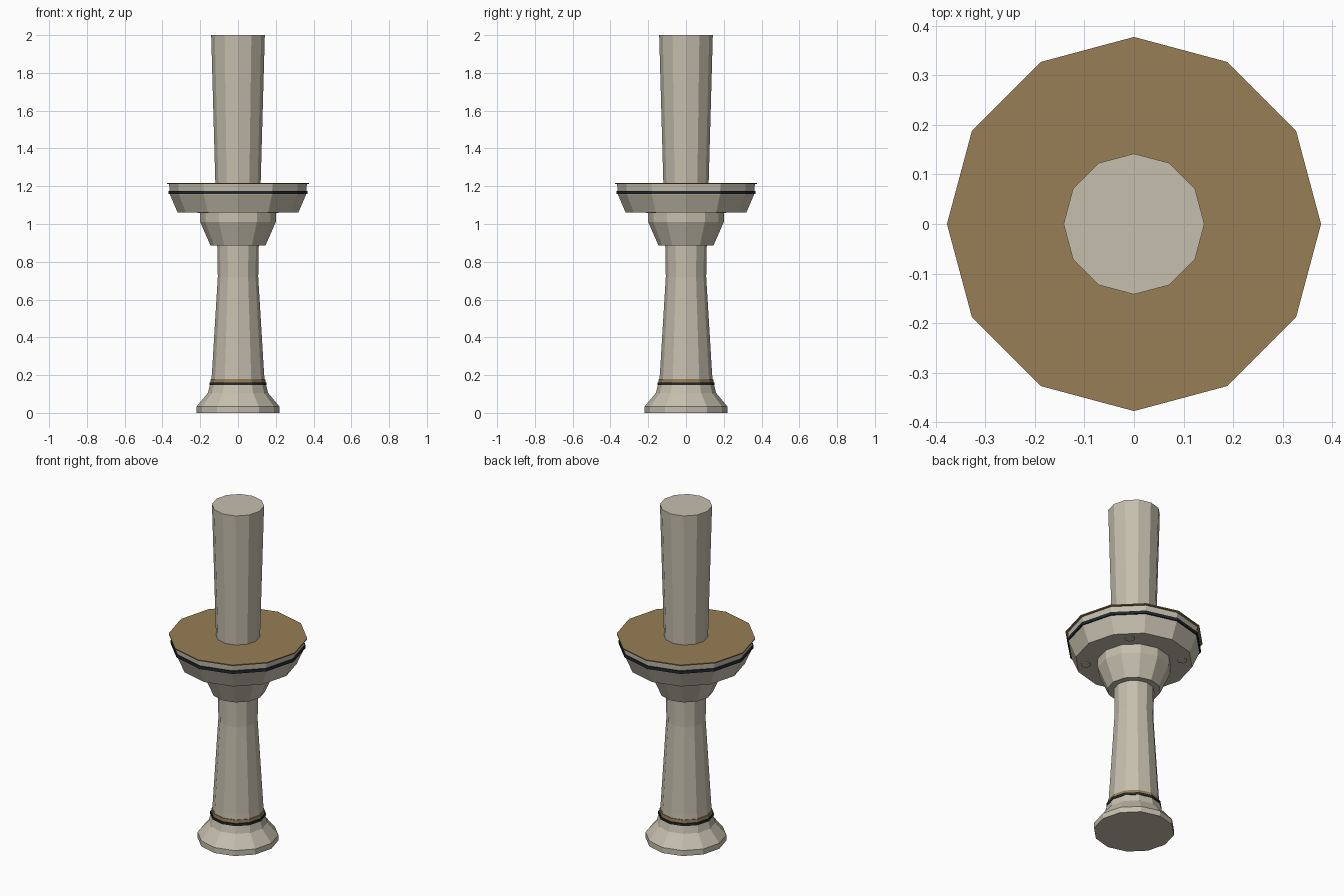
import bpy
from math import sin, cos, tau, radians

cube = bpy.data.objects.get("Cube")
if cube:
    bpy.data.objects.remove(cube)

SIDES = 12


def material(name, rgb):
    mat = bpy.data.materials.new(name)
    mat.use_nodes = True
    mat.diffuse_color = (*rgb, 1)
    mat.node_tree.nodes["Principled BSDF"].inputs["Base Color"].default_value = (*rgb, 1)
    return mat


STONE = material("pale stone", (0.56, 0.52, 0.42))
TRIM = material("dark trim", (0.015, 0.022, 0.028))
BRASS = material("brass", (0.31, 0.21, 0.09))


def turned(name, profile, mat, sides=SIDES, at=(0, 0)):
    """Closed faceted solid from (radius, height) pairs, bottom to top."""
    verts = [(at[0] + r * cos(tau * i / sides), at[1] + r * sin(tau * i / sides), z)
             for r, z in profile for i in range(sides)]
    rings = len(profile)
    faces = [tuple(reversed(range(sides))),
             tuple(range((rings - 1) * sides, rings * sides))]
    for k in range(rings - 1):
        for i in range(sides):
            a, b = k * sides + i, k * sides + (i + 1) % sides
            faces.append((a, b, b + sides, a + sides))
    mesh = bpy.data.meshes.new(name)
    mesh.from_pydata(verts, [], faces)
    mesh.materials.append(mat)
    obj = bpy.data.objects.new(name, mesh)
    bpy.context.collection.objects.link(obj)
    return obj


# Foot with its trim rings
turned("foot", [(.22, 0), (.22, .033), (.16, .105), (.148, .15)], STONE)
turned("foot_dark_ring", [(.152, .147), (.152, .161)], TRIM)
turned("foot_brass_ring", [(.146, .161), (.144, .18)], BRASS)

# Lower column and flared collar
turned("lower_column", [(.143, .15), (.138, .21), (.107, .72), (.11, .89)], STONE)
turned("collar", [(.145, .885), (.2, 1.01), (.2, 1.063)], STONE)

# Wide platform
turned("platform", [(.32, 1.062), (.36, 1.155), (.365, 1.212)], STONE)
turned("platform_dark_ring", [(.368, 1.159), (.368, 1.176)], TRIM)
turned("platform_brass_top", [(.377, 1.211), (.377, 1.217)], BRASS)

# Round studs under the platform
for n in range(4):
    angle = radians(45 + 90 * n)
    turned(f"under_stud_{n + 1}", [(.028, 1.057), (.028, 1.064)], STONE, 10,
           (.262 * cos(angle), .262 * sin(angle)))

# Upper column
turned("upper_column", [(.12, 1.216), (.142, 2)], STONE)
